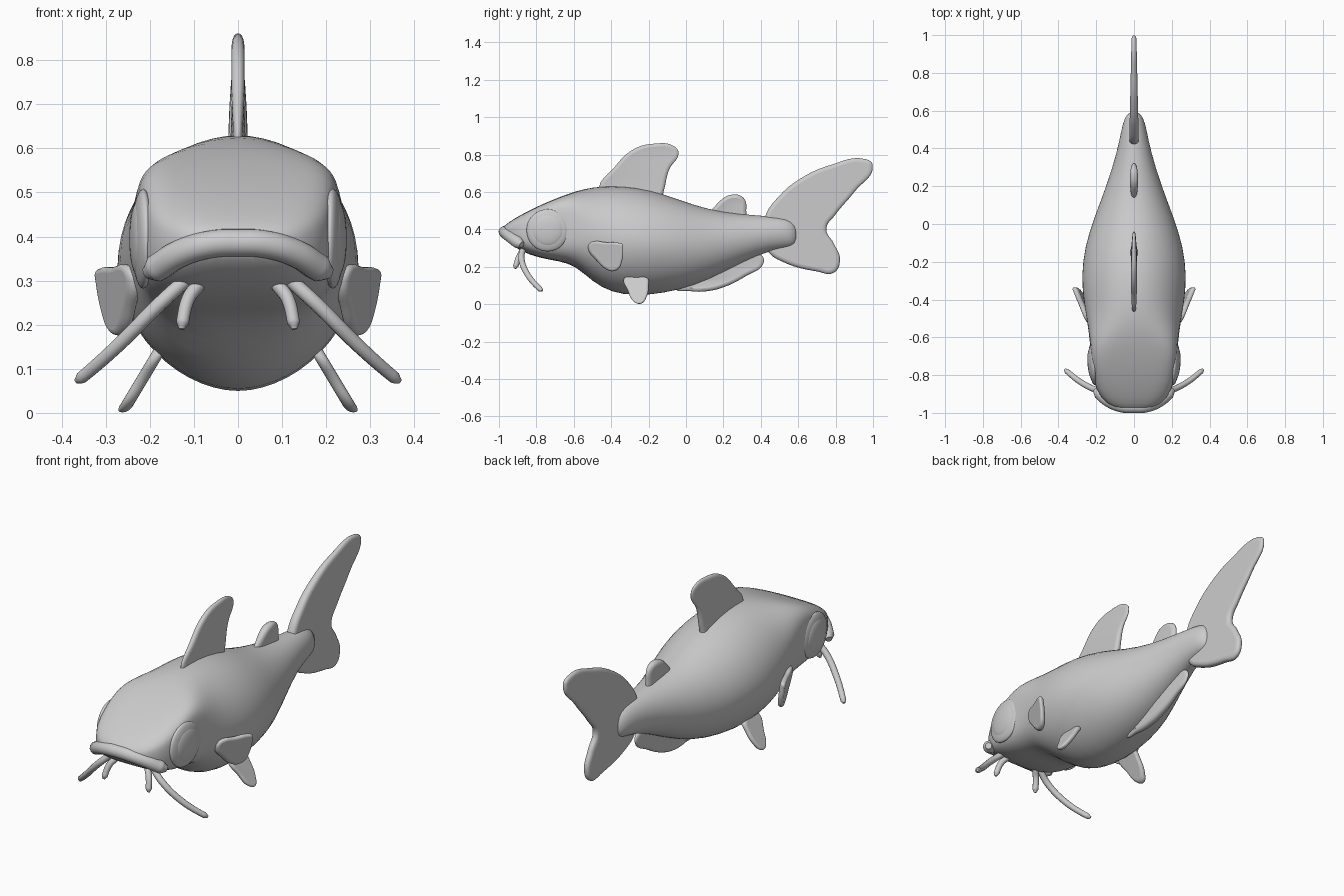
import bpy, bmesh, math

if "Cube" in bpy.data.objects:
    bpy.data.objects.remove(bpy.data.objects["Cube"])


def finish(obj, mirror=False, angle=50):
    if mirror:
        obj.modifiers.new("mirror", 'MIRROR')
    bpy.ops.object.select_all(action='DESELECT')
    obj.select_set(True)
    bpy.context.view_layer.objects.active = obj
    bpy.ops.object.shade_smooth_by_angle(angle=math.radians(angle))


def curve_to_mesh(name, cu):
    obj = bpy.data.objects.new(name, cu)
    bpy.context.collection.objects.link(obj)
    bpy.ops.object.select_all(action='DESELECT')
    obj.select_set(True)
    bpy.context.view_layer.objects.active = obj
    bpy.ops.object.convert(target='MESH')
    return bpy.context.view_layer.objects.active


def add_spline(cu, pts, radii=None, cyclic=False):
    sp = cu.splines.new('BEZIER')
    sp.bezier_points.add(len(pts) - 1)
    sp.use_cyclic_u = cyclic
    for i, (bp, p) in enumerate(zip(sp.bezier_points, pts)):
        bp.co = p
        bp.radius = radii[i] if radii else 1
        bp.handle_left_type = bp.handle_right_type = 'AUTO'


def fin(name, outline, half, lean=lambda y, z: 0.0, mirror=False, thin=lambda y, z: 1.0):
    # outline in (y, z), rounded rim, sheared sideways by lean, tapered by thin
    cu = bpy.data.curves.new(name, 'CURVE')
    cu.dimensions = '2D'
    cu.fill_mode = 'BOTH'
    cu.resolution_u = 6
    cu.bevel_depth = half * 0.85
    cu.extrude = half * 0.15
    cu.offset = -half * 0.85
    cu.bevel_resolution = 3
    add_spline(cu, [(y, z, 0) for y, z in outline], cyclic=True)
    obj = curve_to_mesh(name, cu)
    for v in obj.data.vertices:
        y, z, t = v.co
        v.co = (lean(y, z) + t * thin(y, z), y, z)
    finish(obj, mirror)


def tube(name, pts, r, radii, mirror=False):
    cu = bpy.data.curves.new(name, 'CURVE')
    cu.dimensions = '3D'
    cu.bevel_depth = r
    cu.bevel_resolution = 4
    cu.resolution_u = 8
    cu.use_fill_caps = True
    add_spline(cu, pts, radii)
    finish(curve_to_mesh(name, cu), mirror)


# body: y, top z, bottom z, half width, squareness above and below the middle
stations = [
    (-0.985, 0.405, 0.365, 0.07, 2.5, 2.5), (-0.955, 0.435, 0.33, 0.145, 3, 3),
    (-0.88, 0.48, 0.28, 0.205, 3.8, 3.4), (-0.78, 0.53, 0.245, 0.222, 5, 3.6),
    (-0.68, 0.572, 0.23, 0.23, 6, 3.6), (-0.59, 0.605, 0.205, 0.238, 3.4, 2.8),
    (-0.5, 0.627, 0.118, 0.252, 2.2, 2.1), (-0.4, 0.634, 0.06, 0.27, 1.95, 1.9),
    (-0.27, 0.627, 0.042, 0.28, 1.9, 1.85), (-0.12, 0.592, 0.056, 0.263, 1.9, 1.85),
    (0.04, 0.53, 0.095, 0.21, 2, 2), (0.2, 0.49, 0.168, 0.147, 2, 2),
    (0.38, 0.475, 0.264, 0.09, 2, 2), (0.5, 0.466, 0.295, 0.067, 2, 2),
    (0.565, 0.452, 0.302, 0.05, 2, 2), (0.595, 0.41, 0.325, 0.022, 2, 2)]
N = 28
bm = bmesh.new()
rings = []
for y, top, bot, w, up, down in stations:
    ring = []
    for k in range(N):
        a = 2 * math.pi * k / N
        c, s = math.cos(a), math.sin(a)
        n = up if s > 0 else down
        x = w * math.copysign(abs(c) ** (2 / n), c)
        z = (top + bot) / 2 + (top - bot) / 2 * math.copysign(abs(s) ** (2 / n), s)
        ring.append(bm.verts.new((x, y, z)))
    rings.append(ring)
for r0, r1 in zip(rings, rings[1:]):
    for k in range(N):
        bm.faces.new((r0[k], r0[(k + 1) % N], r1[(k + 1) % N], r1[k]))
bm.faces.new(rings[0])
bm.faces.new(rings[-1])
bmesh.ops.recalc_face_normals(bm, faces=bm.faces)
me = bpy.data.meshes.new("body")
bm.to_mesh(me)
bm.free()
body = bpy.data.objects.new("body", me)
bpy.context.collection.objects.link(body)
finish(body, angle=80)
sub = body.modifiers.new("subdivision", 'SUBSURF')
sub.levels = sub.render_levels = 1


# eyes: a raised ring with a flat disc inside
def ball(name, loc, size, turn=0):
    bpy.ops.mesh.primitive_uv_sphere_add(segments=32, ring_count=16)
    o = bpy.context.object
    o.name = name
    o.scale = size
    o.rotation_euler = (0, 0, turn)
    o.location = loc
    bpy.ops.object.transform_apply(location=True, rotation=True, scale=True)
    finish(o, mirror=True)


ball("eyes", (0.215, -0.74, 0.395), (0.026, 0.113, 0.113), -0.07)
ball("pupils", (0.226, -0.74, 0.395), (0.02, 0.085, 0.085), -0.07)

# upper lip
half_lip = [(0.06, -0.967, 0.383), (0.13, -0.94, 0.362), (0.185, -0.895, 0.328), (0.205, -0.877, 0.318)]
lip = [(-x, y, z) for x, y, z in reversed(half_lip)] + [(0, -0.97, 0.386)] + half_lip
tube("upper_lip", lip, 0.032, [0.5, 1, 1, 1, 1, 1, 1, 1, 0.5])

# whiskers
tube("long_whiskers", [(0.12, -0.87, 0.30), (0.18, -0.88, 0.245), (0.27, -0.845, 0.155),
                       (0.355, -0.78, 0.08), (0.366, -0.77, 0.072)], 0.0165, [1, 1, 0.95, 0.85, 0.4], True)
tube("short_whiskers", [(0.09, -0.87, 0.29), (0.112, -0.89, 0.26), (0.126, -0.91, 0.205),
                        (0.128, -0.914, 0.19)], 0.0155, [1, 1, 0.95, 0.4], True)


# fins on the centre line, thinner towards their ends
def lens(mid, reach):
    return lambda y, z: max(0.35, 1 - 0.6 * ((y - mid) / reach) ** 2)


fin("dorsal_fin", [(-0.46, 0.60), (-0.38, 0.735), (-0.28, 0.828), (-0.17, 0.858), (-0.065, 0.845),
                   (-0.04, 0.81), (-0.09, 0.72), (-0.12, 0.60), (-0.14, 0.54), (-0.3, 0.55)], 0.021,
    thin=lambda y, z: lens(-0.25, 0.22)(y, z) * (1 - 1.3 * max(0, z - 0.6)))
fin("small_back_fin", [(0.13, 0.46), (0.17, 0.54), (0.25, 0.586), (0.31, 0.565), (0.322, 0.50),
                       (0.31, 0.43), (0.2, 0.42)], 0.022, thin=lens(0.23, 0.1))
fin("tail_fin", [(0.42, 0.46), (0.5, 0.58), (0.61, 0.67), (0.77, 0.743), (0.96, 0.775), (0.998, 0.745),
                 (0.9, 0.6), (0.8, 0.48), (0.75, 0.4), (0.79, 0.325), (0.823, 0.235), (0.79, 0.168),
                 (0.7, 0.175), (0.52, 0.225), (0.44, 0.28), (0.42, 0.36)], 0.025,
    thin=lambda y, z: 1 - 0.9 * max(0, y - 0.45))
fin("anal_fin", [(-0.06, 0.09), (0.02, 0.07), (0.1, 0.068), (0.2, 0.09), (0.32, 0.15), (0.415, 0.22),
                 (0.405, 0.26), (0.3, 0.27), (0.1, 0.17)], 0.021, thin=lens(0.18, 0.24))

# paired side and belly fins
fin("pectoral_fins", [(-0.524, 0.30), (-0.515, 0.325), (-0.49, 0.336), (-0.43, 0.331), (-0.36, 0.328),
                      (-0.34, 0.32), (-0.336, 0.295), (-0.345, 0.22), (-0.36, 0.19), (-0.39, 0.176),
                      (-0.42, 0.182), (-0.48, 0.235)], 0.015,
    lambda y, z: 0.24 + 0.42 * (y + 0.52) + 0.15 * (z - 0.33), True)
fin("pelvic_fins", [(-0.33, 0.14), (-0.27, 0.16), (-0.205, 0.14), (-0.2, 0.10), (-0.21, 0.04), (-0.24, 0.003),
                    (-0.28, 0.014), (-0.31, 0.07)], 0.015,
    lambda y, z: 0.185 + 0.6 * (0.13 - z), True)
